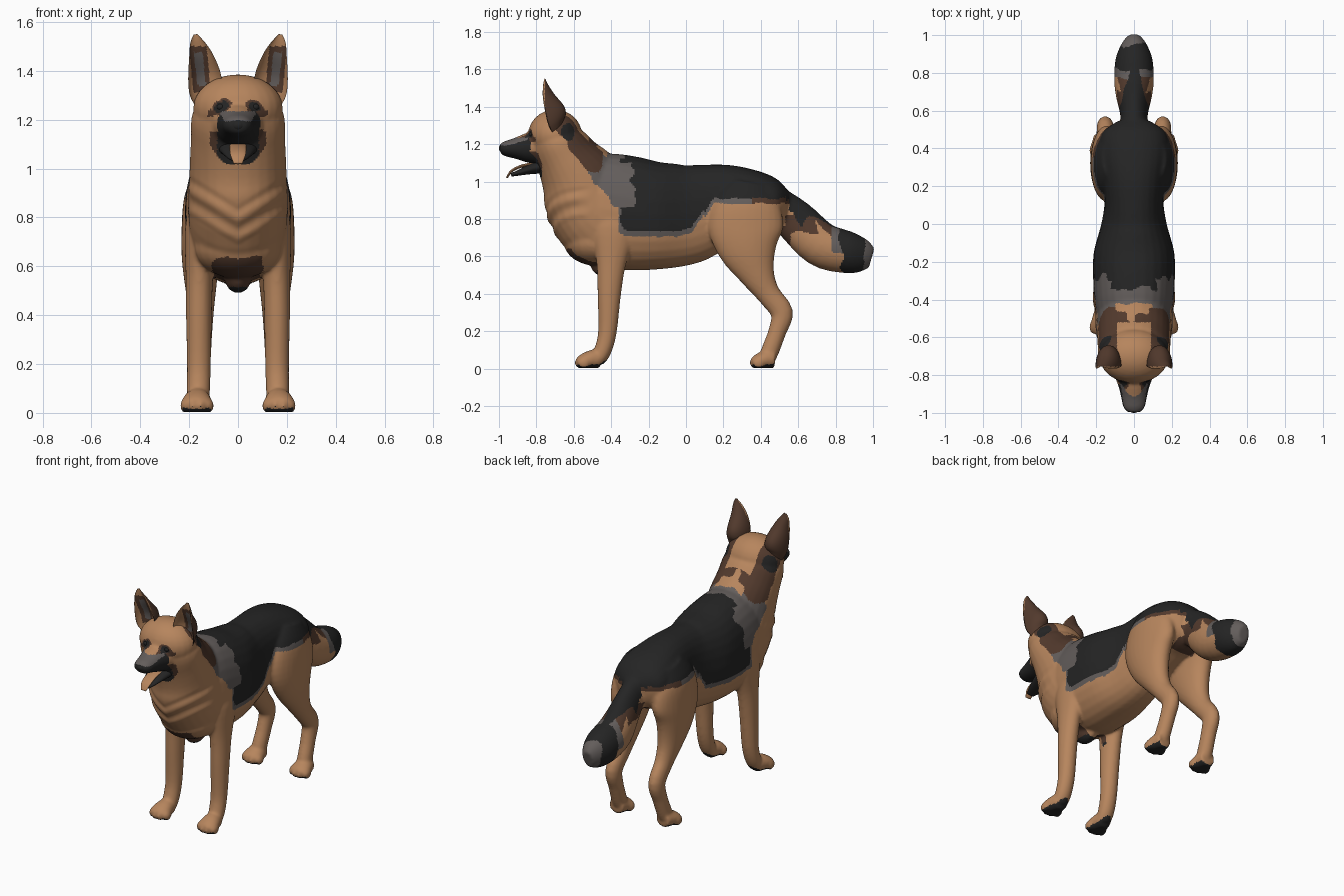
import bpy, bmesh, math
from mathutils import Vector, Matrix, noise

if "Cube" in bpy.data.objects:
    bpy.data.objects.remove(bpy.data.objects["Cube"])

# ---------- colours ----------
TAN, BROWN, BLACK, GREY = range(4)
MATS = []
for name, col in (("tan fur", (.47, .235, .11)), ("dark brown fur", (.085, .042, .026)),
                  ("black fur", (.018, .018, .018)), ("grey fur", (.125, .11, .105))):
    m = bpy.data.materials.new(name)
    m.diffuse_color = (*col, 1)
    m.use_nodes = True
    m.node_tree.nodes["Principled BSDF"].inputs["Base Color"].default_value = m.diffuse_color
    MATS.append(m)


# ---------- helpers ----------
def dense(p, n=4):
    """Catmull-Rom interpolation of (x, y, z, half width, half depth) stations."""
    q = [p[0]] + list(p) + [p[-1]]
    out = []
    for i in range(1, len(q) - 2):
        for k in range(n):
            t = k / n
            out.append([.5 * (2*b + (c - a)*t + (2*a - 5*b + 4*c - d)*t*t + (3*b - 3*c + d - a)*t**3)
                        for a, b, c, d in zip(q[i-1], q[i], q[i+1], q[i+2])])
    return out + [list(p[-1])]


def tube(bm, pts, side=1, seg=28, cup=False, power=1.0):
    d = dense([(p[0] * side, *p[1:]) for p in pts])
    rings = []
    for i, (x, y, z, rx, rn) in enumerate(d):
        a, b = d[max(i - 1, 0)], d[min(i + 1, len(d) - 1)]
        t = (Vector(b[:3]) - Vector(a[:3])).normalized()
        s = (Vector((1, 0, 0)) - t * t.x).normalized()
        n = t.cross(s)
        ring = []
        for j in range(seg):
            w = 2 * math.pi * j / seg
            c, v = math.cos(w), math.sin(w)
            c = math.copysign(abs(c) ** power, c)
            v = math.copysign(abs(v) ** power, v)
            if cup and v < 0:
                v *= -.5
            ring.append(bm.verts.new(Vector((x, y, z)) + s * c * max(rx, .003) + n * v * max(rn, .003)))
        rings.append(ring)
    fs = [bm.faces.new((r[j], r[(j+1) % seg], q[(j+1) % seg], q[j]))
          for r, q in zip(rings, rings[1:]) for j in range(seg)]
    fs += [bm.faces.new(rings[0][::-1]), bm.faces.new(rings[-1])]
    bmesh.ops.recalc_face_normals(bm, faces=fs)


def ball(bm, c, r):
    bmesh.ops.create_uvsphere(bm, u_segments=24, v_segments=16, radius=1,
                              matrix=Matrix.Translation(c) @ Matrix.Diagonal((*r, 1)))


def finish(bm, name, colour=TAN):
    me = bpy.data.meshes.new(name)
    bm.to_mesh(me)
    bm.free()
    ob = bpy.data.objects.new(name, me)
    bpy.context.collection.objects.link(ob)
    for m in MATS:
        me.materials.append(m)
    for p in me.polygons:
        p.material_index = colour
        p.use_smooth = True
    return ob


def paint(ob, rule):
    for p in ob.data.polygons:
        p.material_index = rule(p.center, p.normal)
        p.use_smooth = True


# ---------- body: torso, neck, head, legs and tail fused into one skin ----------
bm = bmesh.new()
torso = [(-.63, .66, .93, .10), (-.55, .60, 1.09, .175), (-.45, .56, 1.15, .205), (-.3, .525, 1.135, .216),
         (-.15, .53, 1.105, .213), (0, .555, 1.095, .173), (.12, .61, 1.095, .156), (.25, .66, 1.09, .168),
         (.38, .70, 1.055, .188), (.48, .72, 1.0, .17), (.54, .76, .94, .09)]
tube(bm, [(0, y, (a + b) / 2, w, (b - a) / 2) for y, a, b, w in torso], power=.88)
# neck and breast
tube(bm, [(0, -.42, .76, .20, .24), (0, -.5, .85, .205, .24), (0, -.56, 1.0, .198, .222),
          (0, -.635, 1.12, .193, .172), (0, -.69, 1.22, .188, .145), (0, -.70, 1.29, .14, .11)])
ball(bm, (0, -.48, .68), (.18, .175, .13))
# skull and muzzle
ball(bm, (0, -.70, 1.247), (.184, .145, .138))
tube(bm, [(0, -.74, 1.185, .12, .095), (0, -.80, 1.183, .105, .092), (0, -.86, 1.18, .082, .076),
          (0, -.92, 1.177, .068, .054), (0, -.97, 1.175, .057, .04), (0, -.995, 1.172, .036, .024)])
# chest tuft
ball(bm, (0, -.43, .555), (.055, .08, .065))
front_leg = [(.13, -.38, .86, .06, .10), (.153, -.385, .75, .064, .12), (.158, -.40, .56, .056, .079),
             (.16, -.41, .4, .053, .063), (.16, -.42, .2, .049, .05), (.162, -.445, .1, .048, .046),
             (.163, -.475, .05, .045, .04)]
hind_leg = [(.11, .35, .98, .06, .12), (.136, .33, .88, .083, .18), (.148, .32, .75, .083, .2),
            (.153, .335, .63, .077, .157), (.152, .383, .5, .062, .095), (.15, .44, .4, .05, .064),
            (.152, .512, .3, .045, .06), (.155, .488, .2, .043, .048), (.16, .45, .1, .044, .048),
            (.162, .43, .05, .045, .042)]
for s in (1, -1):
    for leg, y in ((front_leg, -.6), (hind_leg, .335)):
        tube(bm, leg, s)
        # paw with four toes
        tube(bm, [(.164, y + .14, .055, .046, .046), (.166, y + .1, .055, .056, .05),
                  (.17, y + .05, .044, .063, .04), (.17, y + .02, .036, .05, .026)], s)
        for k in range(4):
            dx = (k - 1.5) * .032
            ball(bm, (s * (.168 + dx), y + .03 + abs(dx) * .5, .036), (.021, .034, .03))
# tail
tube(bm, [(0, .44, .91, .08, .09), (0, .575, .80, .072, .112), (0, .72, .665, .102, .12),
          (0, .86, .622, .1, .113), (0, .945, .603, .07, .09), (0, .992, .59, .035, .055)])
body = finish(bm, "body")

bpy.context.view_layer.objects.active = body
mod = body.modifiers.new("fuse", 'REMESH')
mod.mode = 'VOXEL'
mod.voxel_size = .0085
bpy.ops.object.modifier_apply(modifier="fuse")
mod = body.modifiers.new("relax", 'SMOOTH')
mod.factor = .5
mod.iterations = 9
bpy.ops.object.modifier_apply(modifier="relax")

# two V-shaped fur folds on the breast
verts = body.data.vertices
moves = []
for v in verts:
    x, y, z = v.co
    u = z - .6 * abs(x)
    if y < -.5 and .68 < u < .86:
        fade = min(1, (u - .68) / .04, (.86 - u) / .04, (-.5 - y) / .1)
        moves.append((v.index, v.normal * .005 * fade * math.sin((u - .68) * 70)))
for i, d in moves:
    verts[i].co += d
# level soles
for v in verts:
    v.co.z = max(v.co.z - .007 * max(0, 1 - v.co.z / .3), .003)


# coat markings by position
def coat(c, n):
    w = noise.noise(c * 14) * .022
    x, y, z = abs(c.x), c.y, c.z
    # soles and claws
    if z < .06 and (n.z < -.55 or (z < .02 and n.y < -.5)):
        return BLACK
    if z < .49:
        return TAN
    # muzzle, mouth and eyes
    if y < -.845 + w and z < 1.235:
        return GREY if n.z > .5 else BLACK
    if y < -.77 and 1.02 < z < 1.15 + w:
        return BLACK if x < .085 else BROWN if x < .115 else TAN
    if y < -.75:
        e = math.hypot((x - .068) / 1.3, z - 1.252 + (x - .068) * .3) + w * .4
        if e < .021:
            return BLACK
        if e < .03 or (.06 < x < .125 and abs(z - 1.228) < .012 + w * .4):
            return BROWN
    # neck band behind the ears
    if -.72 < y < -.44 and z > 1.05:
        if math.hypot(y + .63, (z - 1.265) * .7) < .038 + w * .5 and x > .1:
            return BLACK
        u = max(0, min(1, ((y + .66) * .16 - (z - 1.32) * .2) / .0656))
        if math.hypot(y + .66 - .16 * u, z - 1.32 + .2 * u) < .06 + w and (x > .09 or y > -.52):
            return BROWN
    # chest patch and patch under the tail
    if -.64 < y < -.38 and x < .1 + w and z < .64 + w:
        return BLACK if z < .515 else BROWN
    if .42 < y < .56 and x < .08 and z < .76:
        return BROWN
    # tail
    if y > .53:
        if y > .95 + w:
            return GREY
        if y > .83 + w - .1 * (z - .6):
            return BLACK
        if x < .1 - (y - .53) * .27 + w * .5 and n.z > .1:
            return BLACK
        if y > .775 + w and n.z > -.1:
            return GREY
        if y < .7 + w and .73 < z + w < .815:
            return BROWN
        if z + w > 1.41 - .9 * y or (y < .56 and z > .88):
            return BROWN
        return TAN
    # saddle and shoulders
    low = .735 + .175 * max(0, min(1, (y - .03) / .12)) + w * .4
    low += .06 * max(0, (-.26 - y)) + .02 * max(0, math.sin((y + .05) * 12)) * (y < .1)
    if y > (-.35 if z < .86 else -.345 if z > 1.1 else -.285) + w * 1.8:
        if z > low:
            return BLACK
        if z > low - .028:
            return GREY if y < .35 else BROWN
    elif y > (-.42 if x < .1 else -.53) + w and z > .86 + max(0, -.36 - y) * 1.05 + w * 2:
        return GREY
    elif y > -.36 and z > .72 + w:
        return GREY
    return TAN


paint(body, coat)

# ---------- ears ----------
EAR = [(.125, -.70, 1.24, .035, .04), (.133, -.735, 1.30, .063, .09), (.136, -.752, 1.37, .068, .108),
       (.15, -.765, 1.45, .052, .07), (.168, -.764, 1.515, .029, .03), (.174, -.757, 1.55, .007, .006)]


def ear_coat(c, n):
    x = abs(c.x)
    if n.y > -.05:
        return BROWN if c.y > -.755 else TAN
    d = abs(x - .155 - (c.z - 1.4) * .1)
    if 1.31 < c.z < 1.5:
        return GREY if d < .018 and 1.34 < c.z < 1.475 else BROWN if d < .036 else TAN
    return TAN


for s, nm in ((1, "left_ear"), (-1, "right_ear")):
    bm = bmesh.new()
    tube(bm, EAR, s, seg=48, cup=True)
    bmesh.ops.subdivide_edges(bm, edges=bm.edges[:], cuts=1, use_grid_fill=True)
    paint(finish(bm, nm), ear_coat)
    # eye
    bm = bmesh.new()
    ball(bm, (s * .07, -.824, 1.252), (.017, .013, .014))
    finish(bm, nm.replace("ear", "eye"), BLACK)

# ---------- nose, lower jaw, tongue ----------
bm = bmesh.new()
ball(bm, (0, -.973, 1.178), (.034, .027, .026))
finish(bm, "nose", BLACK)

bm = bmesh.new()
tube(bm, [(0, -.72, 1.09, .09, .045), (0, -.82, 1.07, .068, .03), (0, -.89, 1.048, .046, .016),
          (0, -.935, 1.035, .026, .009)])
finish(bm, "lower_jaw", BLACK)

bm = bmesh.new()
tube(bm, [(0, -.78, 1.1, .034, .01), (0, -.87, 1.085, .034, .008), (0, -.93, 1.058, .032, .007),
          (0, -.958, 1.02, .018, .005)])
finish(bm, "tongue", TAN)
